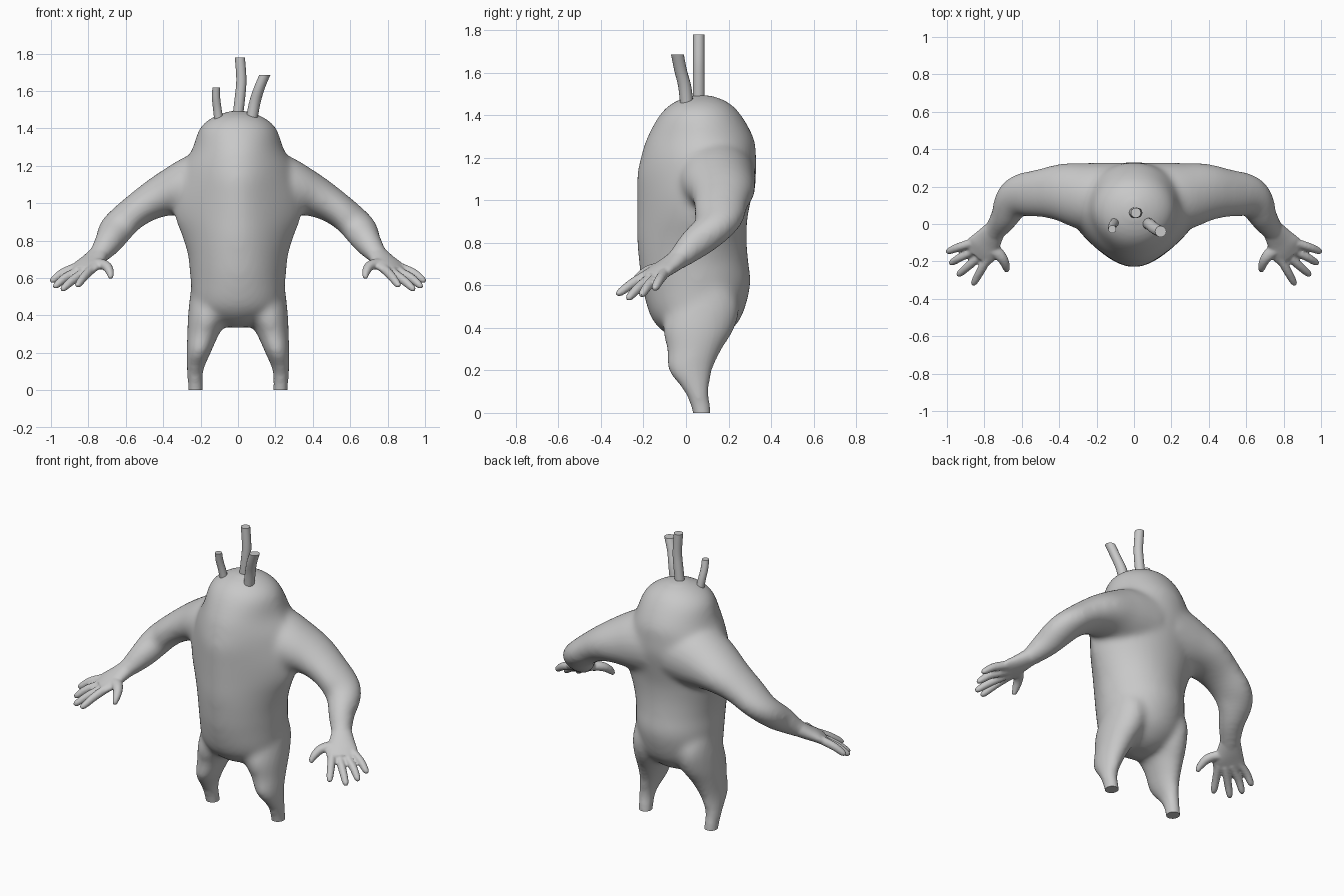
import bpy, bmesh, math
from mathutils import Vector

if "Cube" in bpy.data.objects:
    bpy.data.objects.remove(bpy.data.objects["Cube"])

skin = bpy.data.materials.new("grey skin")
skin.diffuse_color = (0.58, 0.58, 0.58, 1)
skin.use_nodes = True
skin.node_tree.nodes["Principled BSDF"].inputs["Base Color"].default_value = skin.diffuse_color


def spline(rows, steps):
    """Catmull-Rom interpolation of section rows."""
    out = []
    for i in range(len(rows) - 1):
        quad = (rows[max(i - 1, 0)], rows[i], rows[i + 1], rows[min(i + 2, len(rows) - 1)])
        for s in range(steps):
            t = s / steps
            out.append([0.5 * (2 * b + (c - a) * t + (2 * a - 5 * b + 4 * c - d) * t * t
                               + (3 * b - a - 3 * c + d) * t ** 3) for a, b, c, d in zip(*quad)])
    return out + [list(rows[-1])]


def loft(bm, rows, side=1, upright=False, steps=4, n=24):
    """Skin sections (x, y, z, width radius, height radius, optional front taper)."""
    rows = spline(rows, steps)
    pts = [Vector(r[:3]) for r in rows]
    rings = []
    for i, r in enumerate(rows):
        taper = r[5] if len(r) > 5 else 0
        if upright:
            u, v = Vector((1, 0, 0)), Vector((0, 1, 0))
        else:
            d = (pts[min(i + 1, len(pts) - 1)] - pts[max(i - 1, 0)]).normalized()
            u = d.cross(Vector((0, 0, 1))).normalized()
            v = u.cross(d).normalized()
        ring = []
        for k in range(n):
            a = 2 * math.pi * k / n
            w = r[3] * (1 - taper * max(0, -math.sin(a)))
            p = pts[i] + u * w * math.cos(a) + v * r[4] * math.sin(a)
            ring.append(bm.verts.new((p.x * side, p.y, p.z)))
        rings.append(ring)
    faces = [bm.faces.new(rings[0]), bm.faces.new(rings[-1][::-1])]
    for a, b in zip(rings, rings[1:]):
        for k in range(n):
            m = (k + 1) % n
            faces.append(bm.faces.new((a[k], b[k], b[m], a[m])))
    bmesh.ops.recalc_face_normals(bm, faces=faces)


def make(name, bm):
    me = bpy.data.meshes.new(name)
    bm.to_mesh(me)
    bm.free()
    me.materials.append(skin)
    ob = bpy.data.objects.new(name, me)
    bpy.context.collection.objects.link(ob)
    return ob


def fuse(ob, voxel, rounds):
    """Merge overlapping volumes into one softened skin."""
    m = ob.modifiers.new("fuse", 'REMESH')
    m.mode, m.voxel_size = 'VOXEL', voxel
    s = ob.modifiers.new("soften", 'SMOOTH')
    s.factor, s.iterations = 0.5, rounds
    bpy.context.view_layer.update()
    me = bpy.data.meshes.new_from_object(ob.evaluated_get(bpy.context.evaluated_depsgraph_get()))
    ob.modifiers.clear()
    ob.data = me


def shade(ob):
    bpy.ops.object.select_all(action='DESELECT')
    ob.select_set(True)
    bpy.context.view_layer.objects.active = ob
    bpy.ops.object.shade_smooth_by_angle(angle=math.radians(50))


# Torso: z, half width, front y, back y, front taper
torso = [(0.335, 0.05, 0.0, 0.12, 0), (0.37, 0.155, -0.09, 0.19, 0), (0.45, 0.235, -0.165, 0.26, 0),
         (0.60, 0.255, -0.207, 0.303, 0.08), (0.72, 0.268, -0.222, 0.292, 0.15),
         (0.82, 0.298, -0.23, 0.285, 0.28), (0.92, 0.335, -0.23, 0.29, 0.38),
         (1.02, 0.345, -0.23, 0.31, 0.4), (1.12, 0.325, -0.229, 0.33, 0.36), (1.2, 0.295, -0.213, 0.33, 0.27),
         (1.29, 0.245, -0.185, 0.32, 0.15), (1.40, 0.205, -0.125, 0.26, 0.05),
         (1.46, 0.135, -0.06, 0.20, 0), (1.494, 0.04, 0.03, 0.12, 0)]
bm = bmesh.new()
loft(bm, [(0, (f + b) / 2, z, w, (b - f) / 2, t) for z, w, f, b, t in torso], upright=True, n=40)

# Legs: z, inner x, outer x, front y, back y
leg = [(-0.08, 0.185, 0.27, 0.03, 0.12), (0, 0.185, 0.27, 0.03, 0.12), (0.1, 0.185, 0.274, -0.01, 0.11),
       (0.2, 0.145, 0.274, -0.085, 0.125), (0.3, 0.10, 0.272, -0.09, 0.17),
       (0.4, 0.05, 0.268, -0.11, 0.23), (0.52, 0.05, 0.255, -0.07, 0.25), (0.66, 0.08, 0.235, 0.0, 0.18)]
# Arms: section centre, width radius, height radius
arm = [(0.08, 0.13, 1.11, 0.20, 0.20), (0.24, 0.145, 1.085, 0.185, 0.172), (0.38, 0.168, 1.05, 0.158, 0.122),
       (0.50, 0.165, 0.99, 0.13, 0.095), (0.60, 0.152, 0.915, 0.118, 0.086), (0.652, 0.115, 0.858, 0.1, 0.083),
       (0.69, 0.04, 0.795, 0.077, 0.077), (0.74, -0.03, 0.73, 0.062, 0.054), (0.775, -0.075, 0.695, 0.06, 0.042)]
for s in (1, -1):
    loft(bm, [((a + b) / 2, (f + k) / 2, z, (b - a) / 2, (k - f) / 2) for z, a, b, f, k in leg], s, True)
    loft(bm, arm, s)
body = make("body", bm)
fuse(body, 0.016, 14)

# Hands: palm, four fingers and a short thumb
palm = [(0.745, -0.035, 0.725, 0.058, 0.046), (0.78, -0.085, 0.69, 0.075, 0.04),
        (0.81, -0.13, 0.662, 0.092, 0.034), (0.838, -0.165, 0.637, 0.085, 0.026)]
fingers = [((0.78, -0.18, 0.65), (0.82, -0.25, 0.61), (0.862, -0.326, 0.555)),
           ((0.81, -0.16, 0.64), (0.882, -0.222, 0.59), (0.944, -0.276, 0.535)),
           ((0.83, -0.13, 0.645), (0.918, -0.173, 0.605), (0.985, -0.213, 0.55)),
           ((0.83, -0.09, 0.67), (0.932, -0.122, 0.63), (1.002, -0.15, 0.58))]
thumb = [(0.79, -0.11, 0.675, 0.04, 0.032), (0.735, -0.15, 0.675, 0.034, 0.028),
         (0.70, -0.19, 0.66, 0.028, 0.026), (0.684, -0.23, 0.628, 0.021, 0.021),
         (0.68, -0.252, 0.598, 0.012, 0.012)]
bm = bmesh.new()
bm.from_mesh(body.data)
for s in (1, -1):
    loft(bm, palm, s)
    for a, b, c in fingers:
        loft(bm, [(*a, 0.024, 0.026), (*b, 0.023, 0.024),
                  (*(Vector(b).lerp(Vector(c), 0.75)), 0.019, 0.019), (*c, 0.01, 0.01)], s, n=14)
    loft(bm, thumb, s, n=14)
bpy.data.objects.remove(body)
body = make("body", bm)
fuse(body, 0.0075, 4)

# Flat soles
bm = bmesh.new()
bm.from_mesh(body.data)
bmesh.ops.bisect_plane(bm, geom=bm.verts[:] + bm.edges[:] + bm.faces[:], plane_co=(0, 0, 0),
                       plane_no=(0, 0, -1), clear_outer=True)
bmesh.ops.holes_fill(bm, edges=[e for e in bm.edges if e.is_boundary])
bpy.data.objects.remove(body)
body = make("body", bm)
shade(body)

# Head stalks
stalks = {"middle_stalk": [(-0.005, 0.06, 1.44, 0.028), (0.01, 0.06, 1.56, 0.028),
                           (0.018, 0.06, 1.66, 0.027), (0.01, 0.06, 1.78, 0.027)],
          "right_stalk": [(0.07, 0.005, 1.43, 0.031), (0.088, -0.005, 1.53, 0.031),
                          (0.112, -0.025, 1.61, 0.03), (0.143, -0.04, 1.685, 0.03)],
          "left_stalk": [(-0.098, 0.015, 1.41, 0.025), (-0.11, 0.0, 1.5, 0.023),
                         (-0.117, -0.015, 1.56, 0.022), (-0.116, -0.028, 1.617, 0.021)]}
for name, path in stalks.items():
    bm = bmesh.new()
    loft(bm, [(x, y, z, r, r) for x, y, z, r in path], upright=True, n=16)
    shade(make(name, bm))
